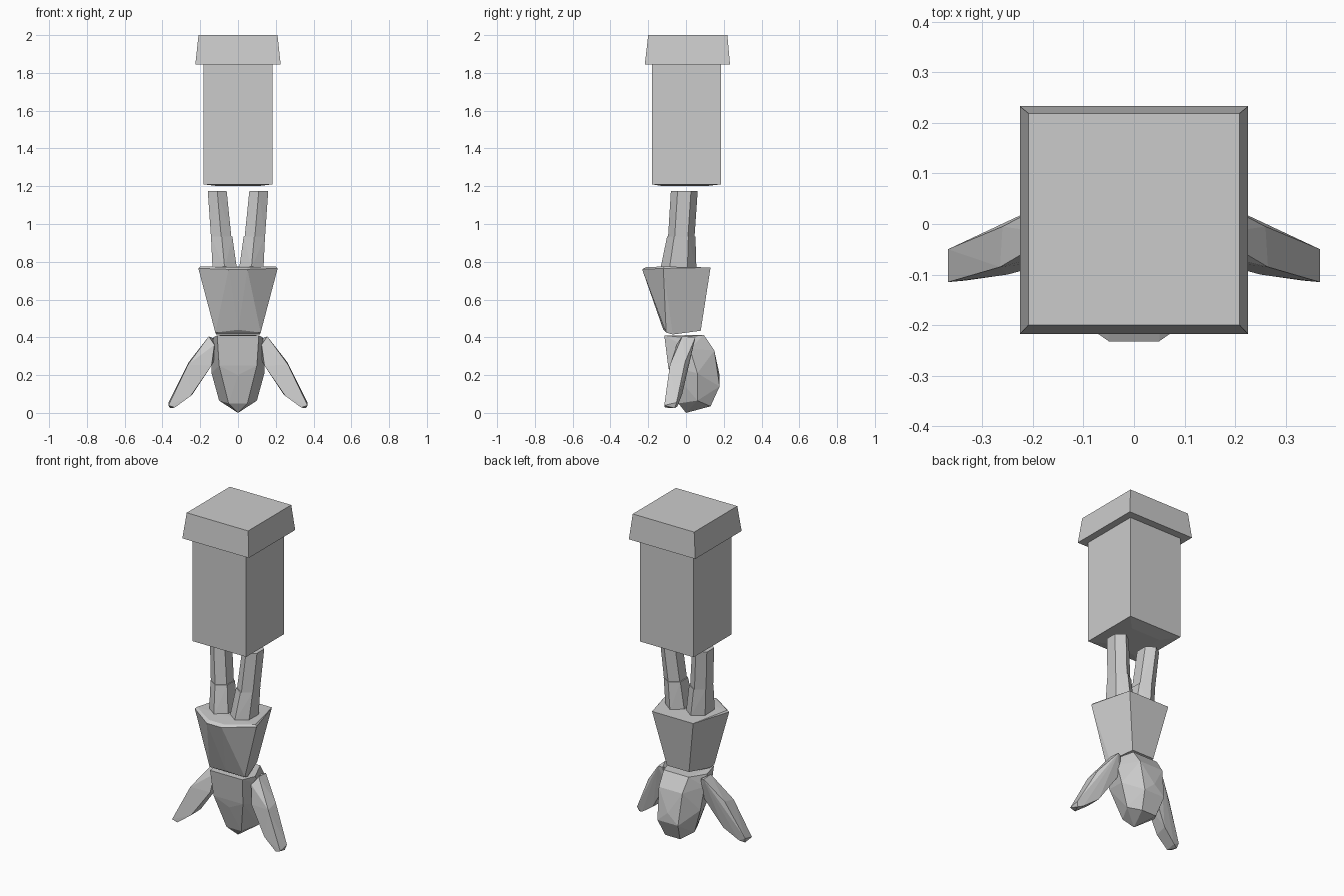
import bpy, bmesh
from math import cos, sin, radians


def hull(name, pts, mirrored=False):
    """Faceted convex part; mirrored=True repeats the points across x."""
    if mirrored:
        pts = pts + [(-x, y, z) for x, y, z in pts if x]
    bm = bmesh.new()
    for p in pts:
        bm.verts.new(p)
    r = bmesh.ops.convex_hull(bm, input=bm.verts[:])
    loose = [v for v in bm.verts if not v.link_faces]
    bmesh.ops.delete(bm, geom=loose, context='VERTS')
    bmesh.ops.dissolve_limit(bm, angle_limit=radians(2), verts=bm.verts[:], edges=bm.edges[:])
    bmesh.ops.recalc_face_normals(bm, faces=bm.faces[:])
    me = bpy.data.meshes.new(name)
    bm.to_mesh(me)
    bm.free()
    ob = bpy.data.objects.new(name, me)
    bpy.context.collection.objects.link(ob)
    return ob


def rect(x, y0, y1, z):
    return [(-x, y0, z), (x, y0, z), (x, y1, z), (-x, y1, z)]


def hexagon(x0, x1, y0, y1, z, tilt=0.0):
    """Six-sided ring filling the given x and y ranges."""
    cx, cy, rx, ry = (x0 + x1) / 2, (y0 + y1) / 2, (x1 - x0) / 2, (y1 - y0) / 2
    return [(cx + rx * cos(radians(a)) / 0.866, cy + ry * sin(radians(a)), z + tilt * sin(radians(a)))
            for a in range(30, 390, 60)]


# Box body with a slightly sagging base, and its overhanging lid
hull("box", rect(0.182, -0.18, 0.186, 1.845) + rect(0.182, -0.18, 0.186, 1.21)
     + rect(0.10, -0.12, 0.10, 1.20))
hull("lid", rect(0.226, -0.218, 0.233, 1.845) + rect(0.209, -0.2, 0.219, 2.0))

# Legs, torso-side and box-side segments
for side, s in (("right", 1), ("left", -1)):
    upper = hexagon(0.06, 0.16, -0.08, 0.062, 1.175) + hexagon(0.035, 0.143, -0.095, 0.045, 0.93)
    lower = hexagon(0.03, 0.143, -0.10, 0.05, 0.935) + hexagon(0.006, 0.135, -0.135, 0.055, 0.765)
    # Arms hang down and outwards, tips slightly forward
    arm = [(0.125, -0.05, 0.36), (0.13, 0.04, 0.395), (0.155, -0.02, 0.405), (0.155, 0.05, 0.40),
           (0.125, 0.02, 0.28), (0.14, -0.07, 0.25),
           (0.20, 0.025, 0.345), (0.26, -0.005, 0.27), (0.265, -0.085, 0.255),
           (0.25, -0.10, 0.09), (0.24, -0.02, 0.10),
           (0.368, -0.05, 0.055), (0.368, -0.115, 0.04), (0.36, -0.06, 0.025),
           (0.335, -0.112, 0.028), (0.33, -0.045, 0.035)]
    for name, pts in (("upper_leg", upper), ("lower_leg", lower), ("arm", arm)):
        hull(f"{side}_{name}", [(s * x, y, z) for x, y, z in pts])

# Flared torso, wide end up
hull("torso", [(0.05, -0.232, 0.76), (0.05, -0.21, 0.772), (0.21, -0.12, 0.765),
               (0.20, -0.115, 0.775), (0.14, 0.13, 0.77),
               (0.12, -0.105, 0.425), (0.115, -0.07, 0.415), (0.075, 0.078, 0.435),
               (0, -0.12, 0.44)], True)

# Faceted head
hull("head", [(0.11, -0.115, 0.41), (0.10, -0.095, 0.25), (0.13, -0.02, 0.40), (0.085, 0.095, 0.412),
              (0.14, 0.02, 0.34), (0.14, 0.06, 0.21), (0.08, 0.15, 0.33),
              (0.07, 0.178, 0.14), (0.10, 0.06, 0.065), (0.05, 0.13, 0.035),
              (0.05, -0.04, 0.05), (0, 0.0, 0.0), (0, 0.178, 0.2), (0, -0.085, 0.2)], True)
